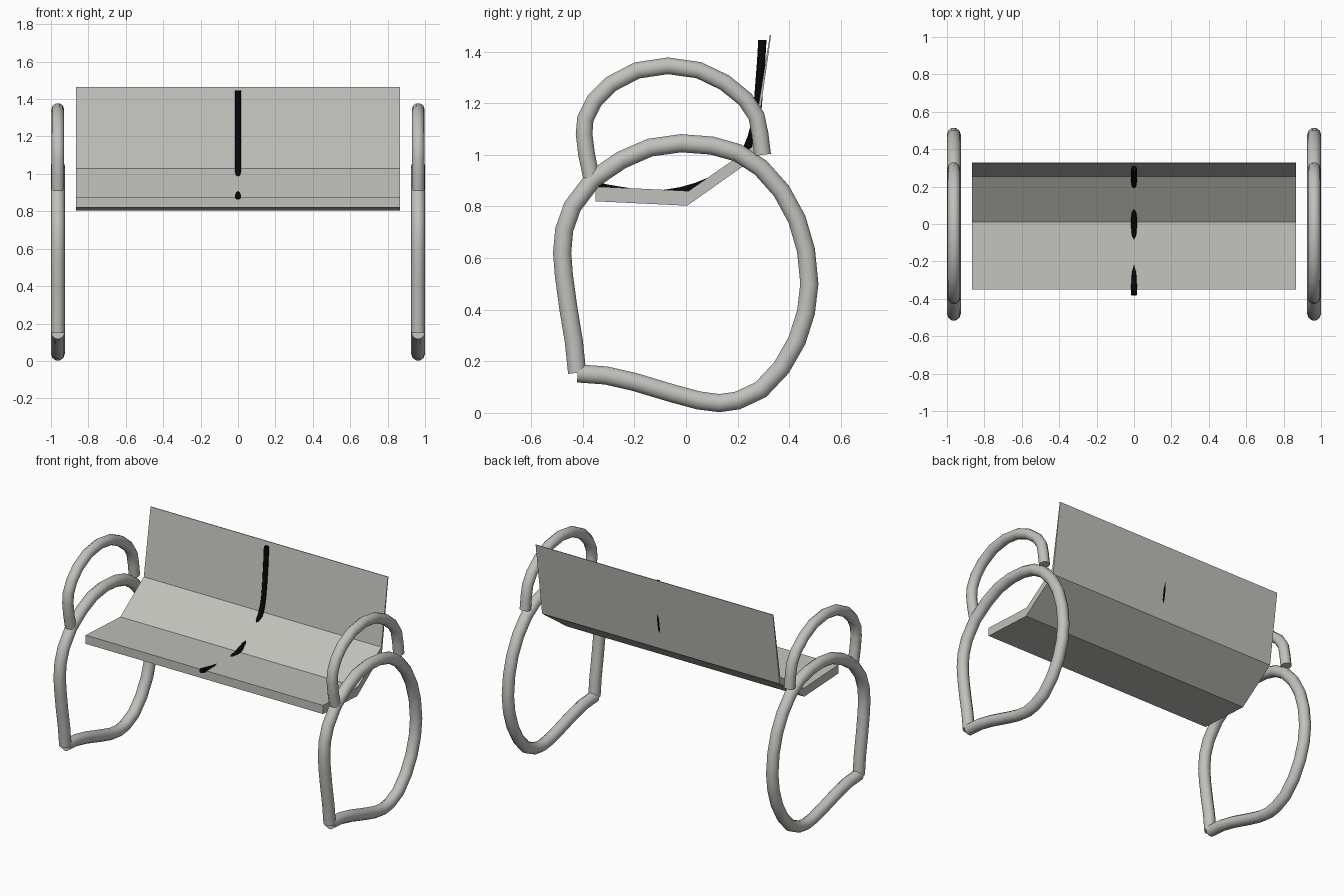
import bpy
import bmesh
import math

cube = bpy.data.objects.get("Cube")
if cube:
    bpy.data.objects.remove(cube, do_unlink=True)


def material(name, rgb):
    m = bpy.data.materials.new(name)
    m.use_nodes = True
    m.diffuse_color = (*rgb, 1)
    m.node_tree.nodes["Principled BSDF"].inputs["Base Color"].default_value = (*rgb, 1)
    return m


grey = material("warm grey", (0.53, 0.53, 0.50))
black = material("black", (0.002, 0.002, 0.002))


def tube(name, path, x, radius, mat, bevel_resolution=3):
    """Round tube following (y, z) points in the plane at x, as a smooth mesh."""
    cu = bpy.data.curves.new(name, 'CURVE')
    cu.dimensions = '3D'
    cu.bevel_depth = radius
    cu.bevel_resolution = bevel_resolution
    cu.use_fill_caps = True
    sp = cu.splines.new('POLY')
    sp.points.add(len(path) - 1)
    for p, (y, z) in zip(sp.points, path):
        p.co = (x, y, z, 1)
    cu.materials.append(mat)
    ob = bpy.data.objects.new(name, cu)
    bpy.context.collection.objects.link(ob)
    bpy.ops.object.select_all(action='DESELECT')
    ob.select_set(True)
    bpy.context.view_layer.objects.active = ob
    bpy.ops.object.convert(target='MESH')
    bpy.ops.object.shade_smooth_by_angle(angle=math.radians(50))
    return bpy.context.object


# Side frames: a teardrop leg loop with an arched armrest on top
leg_path = [(-0.42, 0.153), (-0.31, 0.145), (-0.20, 0.12), (-0.05, 0.075),
            (0.05, 0.048), (0.13, 0.038), (0.20, 0.048), (0.29, 0.09),
            (0.37, 0.175), (0.43, 0.28), (0.465, 0.39), (0.478, 0.50),
            (0.465, 0.63), (0.43, 0.75), (0.37, 0.86), (0.29, 0.95),
            (0.20, 1.008), (0.10, 1.036), (-0.02, 1.045), (-0.14, 1.028),
            (-0.25, 0.98), (-0.36, 0.905), (-0.44, 0.80), (-0.472, 0.71),
            (-0.48, 0.62), (-0.473, 0.53), (-0.455, 0.40), (-0.435, 0.28),
            (-0.422, 0.155)]
arm_path = [(-0.367, 0.915), (-0.385, 1.0), (-0.395, 1.08), (-0.39, 1.14),
            (-0.355, 1.21), (-0.29, 1.275), (-0.19, 1.327), (-0.07, 1.345),
            (0.05, 1.328), (0.15, 1.28), (0.23, 1.215), (0.273, 1.15),
            (0.287, 1.08), (0.297, 1.0)]
for side, x in (("left", 0.963), ("right", -0.963)):
    tube(side + "_leg_loop", leg_path, x, 0.037, grey)
    tube(side + "_armrest", arm_path, x, 0.034, grey)

# Bent seat and backrest: inner and outer (y, z) edges of the sheet
inner = [(-0.35, 0.877), (0.01, 0.86), (0.255, 1.03), (0.325, 1.465)]
outer = [(-0.35, 0.82), (0.005, 0.803), (0.262, 0.985), (0.33, 1.465)]
half = 0.865
bm = bmesh.new()
rings = [[bm.verts.new((sx * half, y, z)) for sx, (y, z) in
          ((-1, i), (1, i), (1, o), (-1, o))] for i, o in zip(inner, outer)]
for a, b in zip(rings, rings[1:]):
    for k in range(4):
        n = (k + 1) % 4
        bm.faces.new((a[k], a[n], b[n], b[k]))
bm.faces.new(rings[0])
bm.faces.new(rings[-1])
bmesh.ops.recalc_face_normals(bm, faces=bm.faces[:])
me = bpy.data.meshes.new("seat_and_back")
bm.to_mesh(me)
bm.free()
me.materials.append(grey)
bpy.context.collection.objects.link(bpy.data.objects.new("seat_and_back", me))

# Black guide rod weaving through the middle of the seat
rod_path = [(-0.38, 0.886), (-0.30, 0.868), (-0.20, 0.852), (-0.14, 0.846),
            (-0.08, 0.849), (-0.02, 0.859), (0.04, 0.876), (0.10, 0.900),
            (0.15, 0.930), (0.20, 0.972), (0.235, 1.02), (0.255, 1.07),
            (0.268, 1.12), (0.278, 1.19), (0.284, 1.27), (0.291, 1.36),
            (0.296, 1.445)]
tube("centre_rod", rod_path, 0, 0.016, black, 2)
